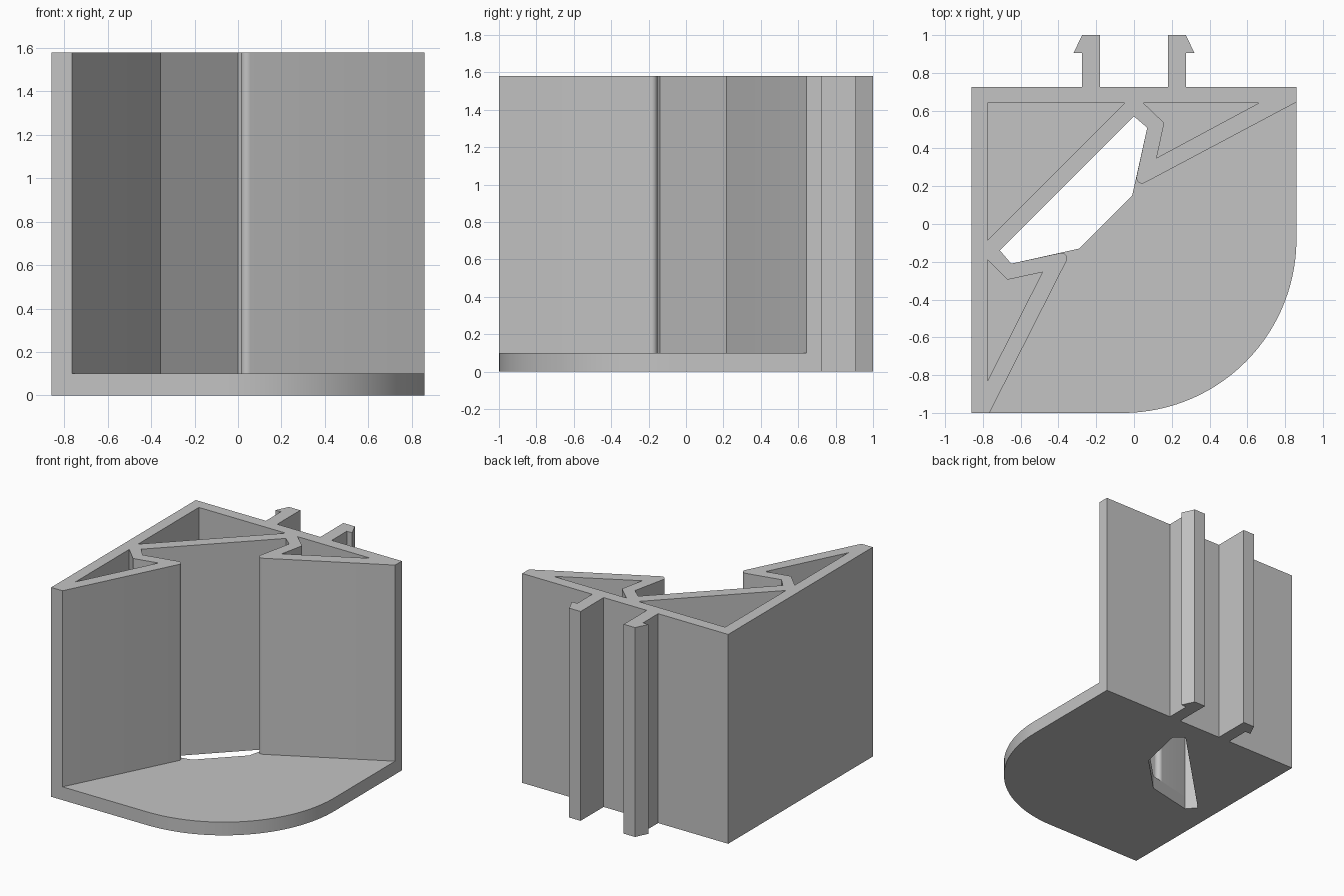
import bpy
import bmesh
from math import cos, sin, pi
from mathutils import Vector

cube = bpy.data.objects.get("Cube")
if cube:
    bpy.data.objects.remove(cube, do_unlink=True)

grey = bpy.data.materials.new("light grey plastic")
grey.use_nodes = True
colour = (0.55, 0.55, 0.55, 1)
grey.diffuse_color = colour
grey.node_tree.nodes["Principled BSDF"].inputs["Base Color"].default_value = colour

FLOOR, TOP = 0.1, 1.58


def flip(points):
    """Mirror points across the diagonal symmetry line, keeping the winding."""
    return [(-0.14 - y, -0.14 - x) for x, y in reversed(points)]


def fillet(before, corner, after, length, steps=10):
    """Round a corner with a circular arc that starts length away from it."""
    b, c, a = Vector(before), Vector(corner), Vector(after)
    u, v = (b - c).normalized(), (a - c).normalized()
    half = u.angle(v) / 2
    centre = c + (u + v).normalized() * length / cos(half)
    start, end = c + u * length - centre, c + v * length - centre
    sweep = start.angle(end)
    arc = []
    for i in range(steps + 1):
        t = sweep * i / steps
        p = centre + (start * sin(sweep - t) + end * sin(t)) / sin(sweep)
        arc.append((p.x, p.y))
    return arc


def extrude(name, loops, z0, z1):
    """Fill an outline with holes and raise it into a solid."""
    bm = bmesh.new()
    edges = []
    for loop in loops:
        vs = [bm.verts.new((x, y, z0)) for x, y in loop]
        edges += [bm.edges.new((vs[i - 1], vs[i])) for i in range(len(vs))]
    bmesh.ops.triangle_fill(bm, use_beauty=True, use_dissolve=False,
                            edges=edges, normal=(0, 0, 1))
    res = bmesh.ops.extrude_face_region(bm, geom=bm.faces[:], use_keep_orig=True)
    top = [g for g in res["geom"] if isinstance(g, bmesh.types.BMVert)]
    bmesh.ops.translate(bm, verts=top, vec=(0, 0, z1 - z0))
    bmesh.ops.recalc_face_normals(bm, faces=bm.faces[:])
    mesh = bpy.data.meshes.new(name)
    bm.to_mesh(mesh)
    bm.free()
    mesh.materials.append(grey)
    obj = bpy.data.objects.new(name, mesh)
    bpy.context.collection.objects.link(obj)
    bpy.ops.object.select_all(action="DESELECT")
    obj.select_set(True)
    bpy.context.view_layer.objects.active = obj
    bpy.ops.object.shade_smooth_by_angle(angle=pi / 6)
    return obj


# Back edge with its two barbed clips, running from right (+x) to left
clip = [(0.18, 0.725), (0.18, 1), (0.275, 1), (0.32, 0.905),
        (0.275, 0.905), (0.275, 0.725)]
back = ([(0.86, 0.725)] + clip[::-1] + [(-x, y) for x, y in clip]
        + [(-0.86, 0.725), (-0.86, -1)])

# Base plate with a rounded front corner and a slot
corner = [(-0.06 + 0.92 * sin(a), -0.08 - 0.92 * cos(a))
          for a in (pi / 2 * i / 40 for i in range(41))]
slot_half = [(0, 0.57), (0.07, 0.51), (-0.01, 0.15)]
extrude("base_plate", [back + corner, slot_half + flip(slot_half)], 0, FLOOR)

# Hollow walls: two rounded jaws either side of a diagonal web
jaw = [(0, 0.57), (0.07, 0.51)]
jaw += fillet((0.07, 0.51), (0, 0.188), (0.86, 0.645), 0.064)
outline = back + [(-0.765, -1)] + flip(jaw) + jaw + [(0.86, 0.645)]
corner_pocket = [(-0.775, 0.64), (-0.05, 0.64), (-0.775, -0.085)]
right_pocket = [(0.05, 0.64), (0.66, 0.64), (0.12, 0.35), (0.16, 0.535)]
left_pocket = [(-0.775, -0.19), (-0.775, -0.83), (-0.485, -0.255), (-0.67, -0.295)]
extrude("walls", [outline, corner_pocket, right_pocket, left_pocket], FLOOR, TOP)
